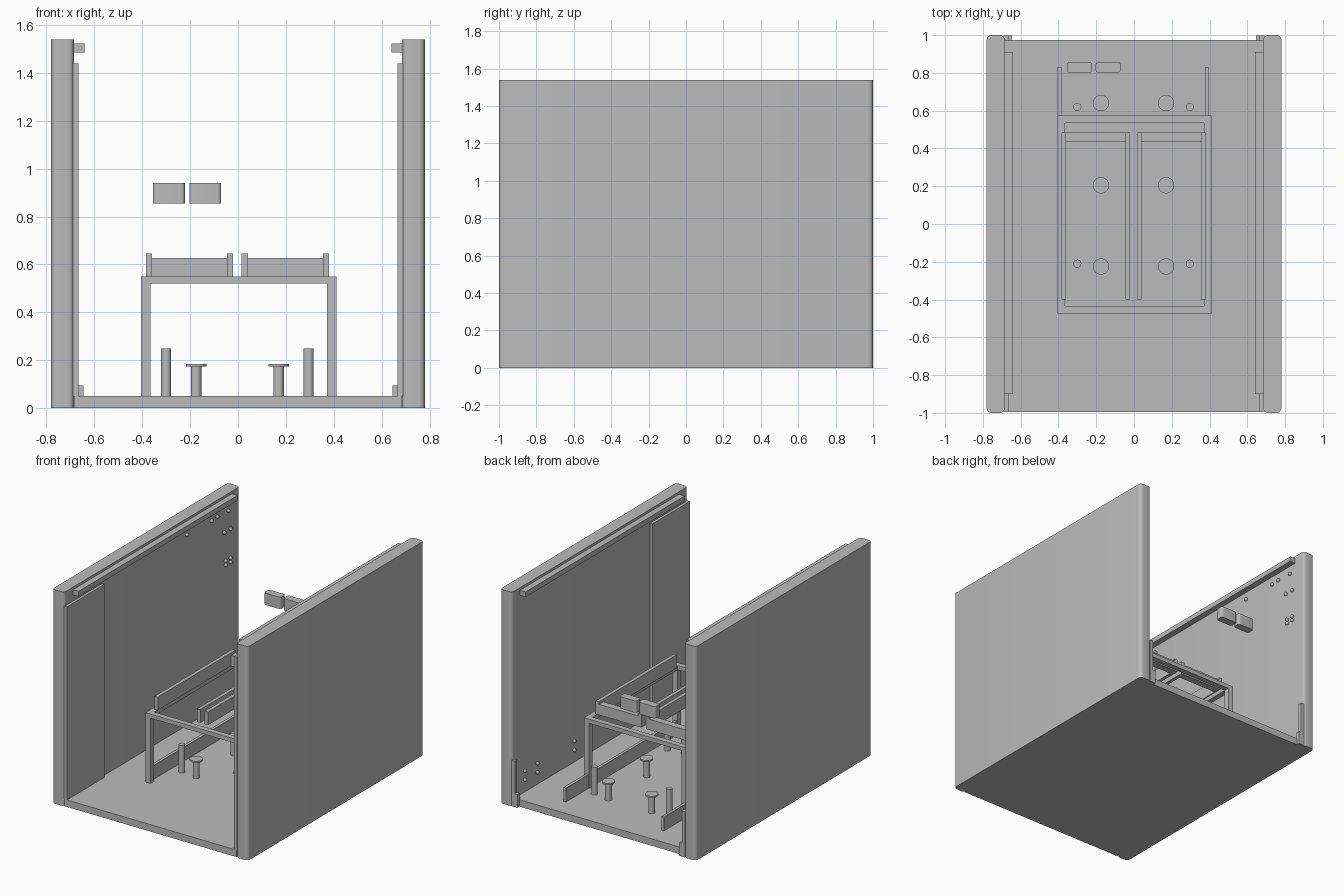
import bpy, bmesh, math
from mathutils import Matrix

if "Cube" in bpy.data.objects:
    bpy.data.objects.remove(bpy.data.objects["Cube"])

grey = bpy.data.materials.new("plain_grey")
grey.diffuse_color = (0.5, 0.5, 0.5, 1)
grey.use_nodes = True
grey.node_tree.nodes["Principled BSDF"].inputs["Base Color"].default_value = grey.diffuse_color


def finish(name, bm):
    me = bpy.data.meshes.new(name)
    bm.to_mesh(me)
    bm.free()
    me.materials.append(grey)
    ob = bpy.data.objects.new(name, me)
    bpy.context.collection.objects.link(ob)
    return ob


def box(name, x, y, z, round_r=0.0):
    """Box from (min, max) ranges, with optional rounded upright edges."""
    x = sorted(x)
    bm = bmesh.new()
    bmesh.ops.create_cube(bm, size=1)
    for v in bm.verts:
        v.co = [(r[0] + r[1]) / 2 + c * (r[1] - r[0]) for r, c in zip((x, y, z), v.co)]
    if round_r:
        upright = [e for e in bm.edges
                   if abs(e.verts[0].co.z - e.verts[1].co.z) > 1e-4]
        bmesh.ops.bevel(bm, geom=upright, offset=round_r, segments=5,
                        profile=0.5, affect='EDGES')
    ob = finish(name, bm)
    if round_r:
        smooth(ob)
    return ob


def smooth(ob):
    bpy.ops.object.select_all(action='DESELECT')
    ob.select_set(True)
    bpy.context.view_layer.objects.active = ob
    bpy.ops.object.shade_smooth_by_angle(angle=math.radians(35))


def cylinder(name, x, y, z, r):
    bm = bmesh.new()
    bmesh.ops.create_cone(bm, cap_ends=True, segments=32, radius1=r, radius2=r,
                          depth=z[1] - z[0],
                          matrix=Matrix.Translation((x, y, (z[0] + z[1]) / 2)))
    smooth(finish(name, bm))


def stud(name, x, y, z):
    bm = bmesh.new()
    bmesh.ops.create_uvsphere(bm, u_segments=12, v_segments=8, radius=0.013,
                              matrix=Matrix.Translation((x, y, z)))
    smooth(finish(name, bm))


# Floor
box("floor", (-0.685, 0.685), (-0.995, 0.975), (0, 0.05))

# Side walls with their liners, rails and rear corner blocks
for s, side in ((-1, "left"), (1, "right")):
    def sx(a, b):
        return (s * a, s * b)
    box(side + "_wall", sx(0.685, 0.78), (-1, 1), (0, 1.54), 0.025)
    box(side + "_front_liner", sx(0.665, 0.69), (-0.995, -0.57), (0.05, 1.44))
    box(side + "_top_rail", sx(0.64, 0.69), (-0.9, 0.91), (1.485, 1.522))
    box(side + "_rear_block", sx(0.665, 0.69), (0.97, 0.998), (0, 0.33))
    box(side + "_rear_foot", sx(0.645, 0.69), (0.97, 0.998), (0, 0.095))

# Studs on the inner wall faces
for y, z in ((0.86, 1.42), (0.735, 1.425), (0.67, 1.42), (0.39, 1.425),
             (0.885, 1.28), (0.815, 1.28), (0.885, 1.07), (0.83, 1.07),
             (0.885, 1.04), (0.83, 1.04)):
    stud("left_wall_stud", -0.678, y, z)
for y in (0.30, 0.72, 0.86):
    for z in (0.14, 0.205):
        stud("right_wall_stud", 0.678, y, z)

# Table: open frame on four square legs
X0, X1, Y0, Y1, W = -0.405, 0.411, -0.475, 0.575, 0.04
for y in (Y0, Y1 - W):
    box("frame_end", (X0, X1), (y, y + W), (0.52, 0.55))
    for x in (X0, X1 - W):
        box("table_leg", (x, x + W), (y, y + W), (0.05, 0.52))
for x in (X0, X1 - W):
    box("frame_side", (x, x + W), (Y0 + W, Y1 - W), (0.52, 0.55))

# Two trays on the table: side rails and a rear stop each
for a, b in ((-0.385, -0.02), (0.015, 0.38)):
    for x in (a, b - 0.026):
        box("tray_rail", (x, x + 0.026), (-0.4, 0.485), (0.55, 0.645))
    box("tray_stop", (a + 0.026, b - 0.026), (0.435, 0.485), (0.55, 0.627))

# Planks standing on the floor
for x in (-0.405, 0.375):
    box("floor_plank", (x, x + 0.02), (-0.45, 0.83), (0.05, 0.15))

# Flat-topped supports and plain posts
for x in (-0.175, 0.17):
    for y in (-0.225, 0.205, 0.64):
        cylinder("support_stem", x, y, (0.05, 0.175), 0.022)
        cylinder("support_disc", x, y, (0.174, 0.185), 0.043)
for x in (-0.3, 0.295):
    for y in (-0.21, 0.62):
        cylinder("post", x, y, (0.05, 0.25), 0.021)

# Two small hovering boxes
for x in ((-0.355, -0.222), (-0.203, -0.07)):
    box("small_box", x, (0.8, 0.858), (0.855, 0.94), 0.016)
